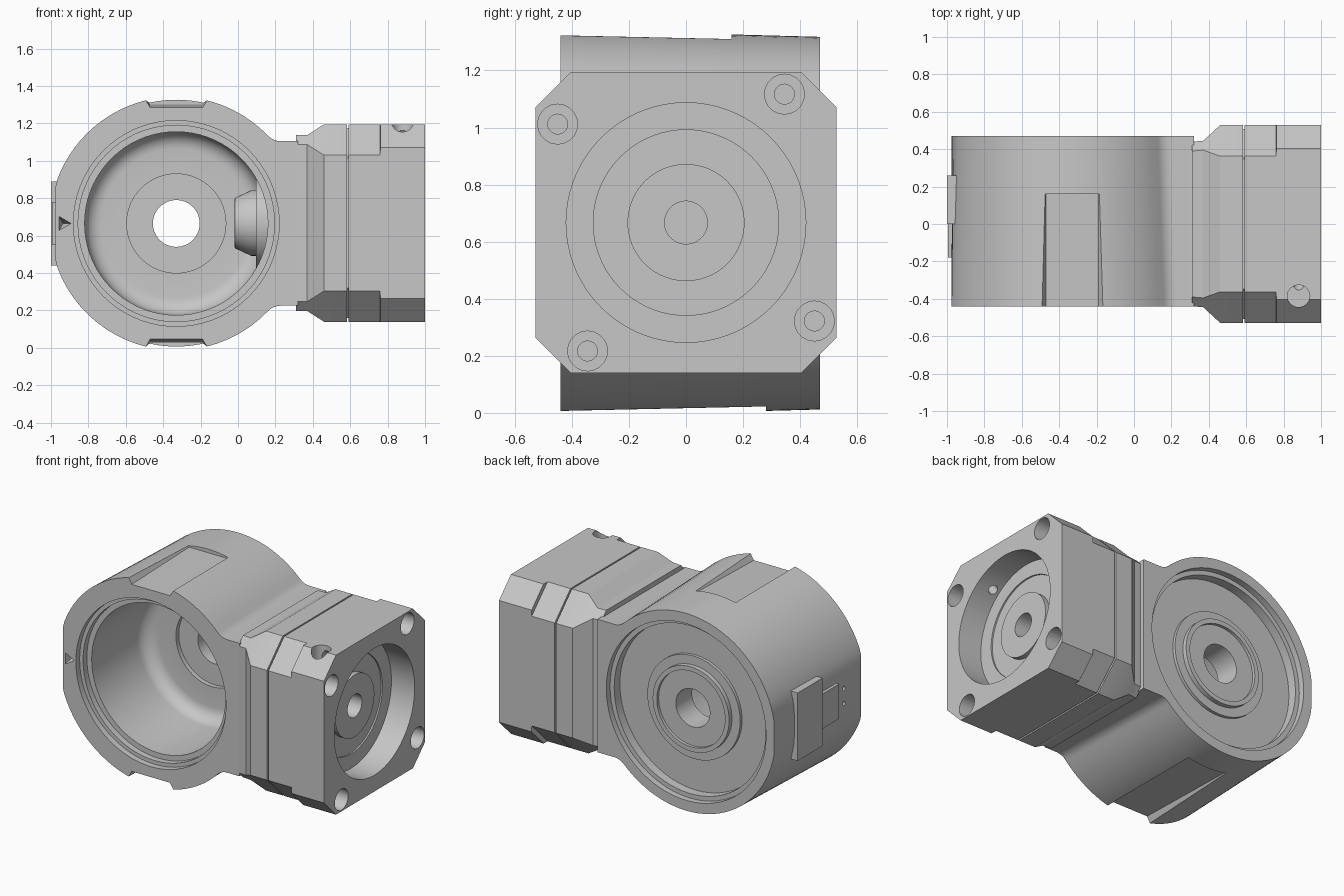
import bpy, bmesh
from math import sin, cos, pi, sqrt, atan2
from mathutils import Vector

if "Cube" in bpy.data.objects:
    bpy.data.objects.remove(bpy.data.objects["Cube"])

metal = bpy.data.materials.new("cast_grey_metal")
metal.use_nodes = True
metal.diffuse_color = (0.57, 0.57, 0.57, 1)
metal.node_tree.nodes["Principled BSDF"].inputs["Base Color"].default_value = metal.diffuse_color

CX, CZ = -0.33, 0.665               # housing bore centre
GZ = 0.667                          # gearbox axis height
Y0, Y1 = -0.44, 0.47                # housing front and back
X, Y, Z = Vector((1, 0, 0)), Vector((0, 1, 0)), Vector((0, 0, 1))


def finish(name, bm):
    bmesh.ops.remove_doubles(bm, verts=bm.verts, dist=1e-5)
    bmesh.ops.recalc_face_normals(bm, faces=bm.faces)
    mesh = bpy.data.meshes.new(name)
    bm.to_mesh(mesh)
    bm.free()
    mesh.materials.append(metal)
    obj = bpy.data.objects.new(name, mesh)
    bpy.context.collection.objects.link(obj)
    return obj


def loft(name, rings):
    """Skin a list of equal-length point rings and cap both ends."""
    bm = bmesh.new()
    rows = [[bm.verts.new(p) for p in ring] for ring in rings]
    n = len(rows[0])
    for a, b in zip(rows, rows[1:]):
        for i in range(n):
            j = (i + 1) % n
            bm.faces.new((a[i], a[j], b[j], b[i]))
    bm.faces.new(rows[0])
    bm.faces.new(rows[-1])
    return finish(name, bm)


def lathe(name, profile, origin, axis, segments=72):
    """Revolve (radius, distance) points around an axis; open ends are capped."""
    turn = Z.rotation_difference(axis)
    rings = []
    for r, d in profile:
        rings.append([Vector(origin) + turn @ Vector((r * cos(2 * pi * i / segments),
                      r * sin(2 * pi * i / segments), d)) for i in range(segments)])
    return loft(name, rings)


def box(name, x, y, z):
    return loft(name, [[(a, y[0], z[0]), (a, y[1], z[0]), (a, y[1], z[1]), (a, y[0], z[1])] for a in x])


def cut(target, cutter):
    cutter.hide_render = True
    mod = target.modifiers.new("cut", "BOOLEAN")
    mod.operation, mod.solver, mod.object = "DIFFERENCE", "EXACT", cutter
    bpy.ops.object.select_all(action="DESELECT")
    bpy.context.view_layer.objects.active = target
    target.select_set(True)
    bpy.ops.object.modifier_apply(modifier=mod.name)
    bpy.data.objects.remove(cutter)


def smooth(obj):
    bpy.ops.object.select_all(action="DESELECT")
    bpy.context.view_layer.objects.active = obj
    obj.select_set(True)
    bpy.ops.object.shade_smooth_by_angle(angle=0.5)


# Housing: drafted barrel with a flat left side, blended into a flat neck
def outline(y, radius, neck=0.44, fillet=0.1, steps=80):
    fz = neck + fillet
    fx = sqrt((radius + fillet) ** 2 - fz ** 2)
    start = atan2(fz, fx)
    upper = [(0.32, neck)]
    for i in range(9):
        a = -pi / 2 - i / 8 * (pi / 2 - start)
        upper.append((CX + fx + fillet * cos(a), fz + fillet * sin(a)))
    angles = [start + i / steps * (2 * pi - 2 * start) for i in range(1, steps)]
    barrel = [(max(-0.975, CX + radius * cos(a)), radius * sin(a)) for a in angles]
    return [(x, y, CZ + z) for x, z in upper + barrel + [(x, -z) for x, z in reversed(upper)]]


housing = loft("housing", [outline(Y0, 0.678), outline(Y1, 0.653)])

# Front cavity, through hole and back recess in one turned cut
profile = [(0.55, -0.6), (0.55, -0.4), (0.525, -0.4), (0.525, -0.36), (0.49, -0.36)]
profile += [(0.4 + 0.09 * cos(a), 0.11 + 0.09 * sin(a)) for a in (i * pi / 12 for i in range(7))]
profile += [(0.265, 0.2), (0.265, 0.23), (0.125, 0.23), (0.125, 0.4), (0.25, 0.4),
            (0.25, 0.42), (0.28, 0.42), (0.28, 0.39), (0.34, 0.39), (0.34, 0.37),
            (0.555, 0.37), (0.555, 0.43), (0.585, 0.43), (0.585, 0.6)]
cut(housing, lathe("bore_cutter", profile, (CX, 0, CZ), Y))

# Flat notches on top and bottom, open to the front
for sign, back in ((1, 0.16), (-1, 0.28)):
    rings = []
    for y, floor in ((-0.6, 0.615), (back, 0.637)):
        rings.append([(CX + w, y, CZ + sign * h) for w, h in
                      ((-0.14, floor), (0.14, floor), (0.22, 0.76), (-0.22, 0.76))])
    cut(housing, loft("notch_cutter", rings))

# Alignment dimple on the front rim and two pin holes in the side
cut(housing, lathe("dimple_cutter", [(0.001, -0.38), (0.05, -0.45)], (-0.935, 0, CZ), Y, 3))
for z in (-0.05, 0.05):
    cut(housing, lathe("pin_cutter", [(0.014, -1.1), (0.014, -0.95)], (0, -0.26, CZ + z), X, 12))
smooth(housing)

# Side pads
box("side_pad", (-1.0, -0.95), (0.0, 0.26), (0.44, 0.89))
box("side_pad_step", (-0.995, -0.95), (-0.18, 0.0), (0.55, 0.78))

# Tapered input shaft and its flat boss inside the housing
smooth(lathe("input_shaft", [(0.125, -0.02), (0.135, -0.015), (0.175, 0.07), (0.175, 0.3)],
             (0, 0, GZ), X, 48))
smooth(lathe("shaft_boss", [(0.24, 0.095), (0.24, 0.25)], (0, 0, GZ), X, 48))


# Gearbox: chamfered square block with neck flange and parting groove
def section(x, hy, hz, c):
    half = [(hy, hz - c), (hy - c, hz), (c - hy, hz), (-hy, hz - c)]
    return [(x, y, GZ + z) for y, z in half + [(-y, -z) for y, z in half]]


B = 0.528
gearbox = loft("gearbox", [section(*s) for s in (
    (0.31, 0.44, 0.47, 0.05), (0.37, 0.445, 0.47, 0.05), (0.46, B, B, 0.165),
    (0.582, B, B, 0.165), (0.582, B - 0.02, B - 0.02, 0.16),
    (0.592, B - 0.02, B - 0.02, 0.16), (0.592, B, B, 0.165),
    (0.76, B, B, 0.165), (0.761, B, B, 0.125), (1.0, B, B, 0.125))])

# Stepped output recess around a raised hub
cut(gearbox, lathe("recess_cutter", [
    (0.42, 1.1), (0.42, 0.83), (0.325, 0.83), (0.325, 0.82), (0.205, 0.82),
    (0.205, 0.855), (0.075, 0.855), (0.075, 0.6)], (0, 0, GZ), X))

# Counterbored bolt holes
for y, z in ((0.345, 0.45), (-0.45, 0.345), (-0.345, -0.45), (0.45, -0.345)):
    cut(gearbox, lathe("bolt_cutter", [(0.07, 1.1), (0.07, 0.88), (0.035, 0.88), (0.035, 0.7)],
                       (0, y, GZ + z), X, 20))

# Clamp screw pocket in the top corner and its bore into the recess
cut(gearbox, lathe("screw_pocket_cutter", [(0.06, 1.1), (0.06, 1.3)], (0.88, -0.385, 0), Z, 16))
cut(gearbox, lathe("screw_bore_cutter", [(0.03, 0.6), (0.03, 0.35)], (0.88, 0, GZ),
                   Vector((0, -0.38, 0.52)).normalized(), 16))
smooth(gearbox)
